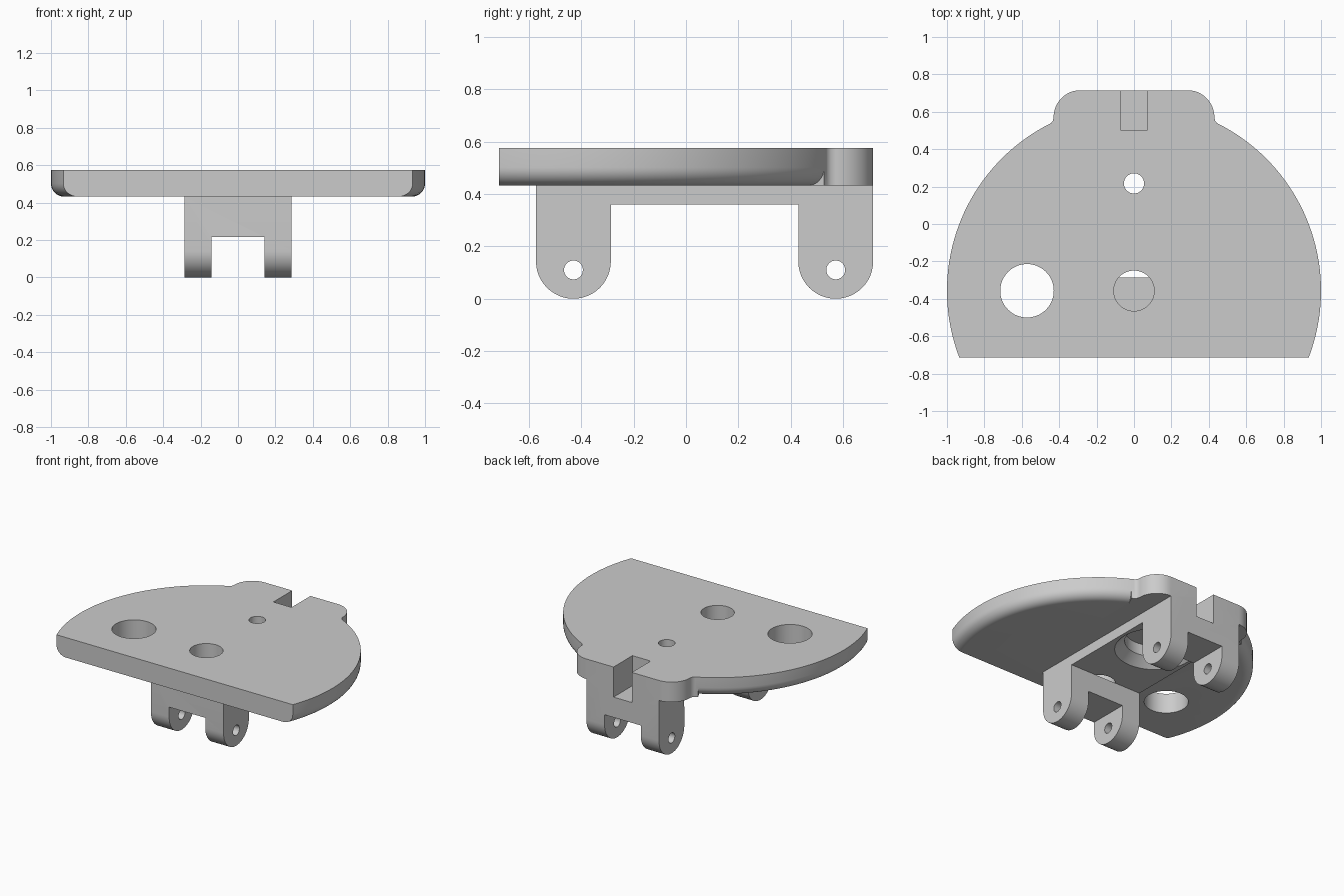
import bpy
import bmesh
from math import cos, sin, pi, radians
from mathutils import Matrix, Vector

cube = bpy.data.objects.get("Cube")
if cube:
    bpy.data.objects.remove(cube, do_unlink=True)

grey = bpy.data.materials.new("plain_grey")
grey.use_nodes = True
colour = (0.6, 0.6, 0.6, 1)
grey.diffuse_color = colour
grey.node_tree.nodes["Principled BSDF"].inputs["Base Color"].default_value = colour

TOP, UNDER, BRIDGE = 0.575, 0.432, 0.36
FRONT, BACK = -0.715, 0.715
DISC_Y = -0.357
FOOT = 0.143


def finish(name, bm):
    bmesh.ops.recalc_face_normals(bm, faces=bm.faces)
    mesh = bpy.data.meshes.new(name)
    bm.to_mesh(mesh)
    bm.free()
    mesh.materials.append(grey)
    obj = bpy.data.objects.new(name, mesh)
    bpy.context.collection.objects.link(obj)
    return obj


def prism(name, points, direction):
    """Extrude a closed outline of 3D points."""
    bm = bmesh.new()
    face = bm.faces.new([bm.verts.new(p) for p in points])
    grown = bmesh.ops.extrude_face_region(bm, geom=[face])["geom"]
    verts = [g for g in grown if isinstance(g, bmesh.types.BMVert)]
    bmesh.ops.translate(bm, verts=verts, vec=Vector(direction))
    return finish(name, bm)


def lathe(name, profile, x, y, segments=64):
    """Stack rings of (radius, height) and cap both ends."""
    bm = bmesh.new()
    rings = [[bm.verts.new((x + r * cos(2 * pi * i / segments),
                            y + r * sin(2 * pi * i / segments), z))
              for i in range(segments)] for r, z in profile]
    for low, high in zip(rings, rings[1:]):
        for i in range(segments):
            j = (i + 1) % segments
            bm.faces.new((low[i], low[j], high[j], high[i]))
    bm.faces.new(rings[0])
    bm.faces.new(rings[-1])
    return finish(name, bm)


def box(name, low, high):
    bm = bmesh.new()
    low, high = Vector(low), Vector(high)
    bmesh.ops.create_cube(bm, size=1, matrix=Matrix.Translation((low + high) / 2)
                          @ Matrix.Diagonal((*(high - low), 1)))
    return finish(name, bm)


def arc(cx, cy, r, start, end, steps=12):
    angles = [radians(start + (end - start) * i / steps) for i in range(steps + 1)]
    return [(cx + r * cos(a), cy + r * sin(a)) for a in angles]


def combine(target, other, operation):
    other.hide_render = True
    mod = target.modifiers.new(operation, "BOOLEAN")
    mod.operation, mod.solver, mod.object = operation, "EXACT", other
    bpy.context.view_layer.objects.active = target
    bpy.ops.object.modifier_apply(modifier=mod.name)
    bpy.data.objects.remove(other, do_unlink=True)


# Round plate with a rounded lower rim and a straight front
rim = arc(0.93, UNDER + 0.07, 0.07, -90, 0, 8)
bracket = lathe("mounting_bracket", rim + [(1, TOP)], 0, DISC_Y, 160)
combine(bracket, box("front_trim", (-2, -2, 0), (2, FRONT, 1)), "DIFFERENCE")

# Rear tab with rounded corners and small blends into the plate
half = [(0.43, 0.1), (0.43, 0.46), (0.465, 0.527), (0.443, 0.54), (0.433, 0.553), (0.43, 0.57)]
half += arc(0.287, BACK - 0.143, 0.143, 0, 90)
outline = half + [(-x, y) for x, y in reversed(half)]
combine(bracket, prism("rear_tab", [(x, y, UNDER) for x, y in outline],
                       (0, 0, TOP - UNDER)), "UNION")

# Bridge and round-ended legs from one side profile
side = [(-0.572, 0.5)]
side += arc(-0.43, FOOT, FOOT, 180, 360, 24)
side += [(-0.287, BRIDGE), (0.43, BRIDGE)]
side += arc(BACK - FOOT, FOOT, FOOT, 180, 360, 24)
side += [(BACK, 0.5)]
combine(bracket, prism("bridge_legs", [(-0.287, y, z) for y, z in side],
                       (0.574, 0, 0)), "UNION")

# Fork gap between the legs, and the rear slot
combine(bracket, box("fork_gap", (-0.143, -1, -0.1), (0.143, 1, 0.215)), "DIFFERENCE")
combine(bracket, box("rear_slot", (-0.072, 0.502, BRIDGE), (0.072, 1, 1)), "DIFFERENCE")

# Pin holes across the legs
for y in (-0.43, BACK - FOOT):
    circle = arc(y, 0.11, 0.036, 0, 350, 35)
    combine(bracket, prism("pin_hole", [(-1, a, b) for a, b in circle], (2, 0, 0)),
            "DIFFERENCE")

# Vertical holes and the stepped recess under the bridge
for x, y, r, bottom in ((-0.572, DISC_Y, 0.143, 0.3), (0, DISC_Y, 0.108, BRIDGE),
                        (0, 0.217, 0.054, 0.3)):
    combine(bracket, lathe("round_hole", [(r, bottom), (r, 1)], x, y), "DIFFERENCE")
recess = [(0.265, 0.34), (0.265, BRIDGE), (0.2, 0.42), (0.2, 0.5)]
combine(bracket, lathe("under_recess", recess, 0, 0.217), "DIFFERENCE")

bpy.ops.object.select_all(action="DESELECT")
bracket.select_set(True)
bpy.context.view_layer.objects.active = bracket
bpy.ops.object.shade_smooth_by_angle(angle=radians(30))
